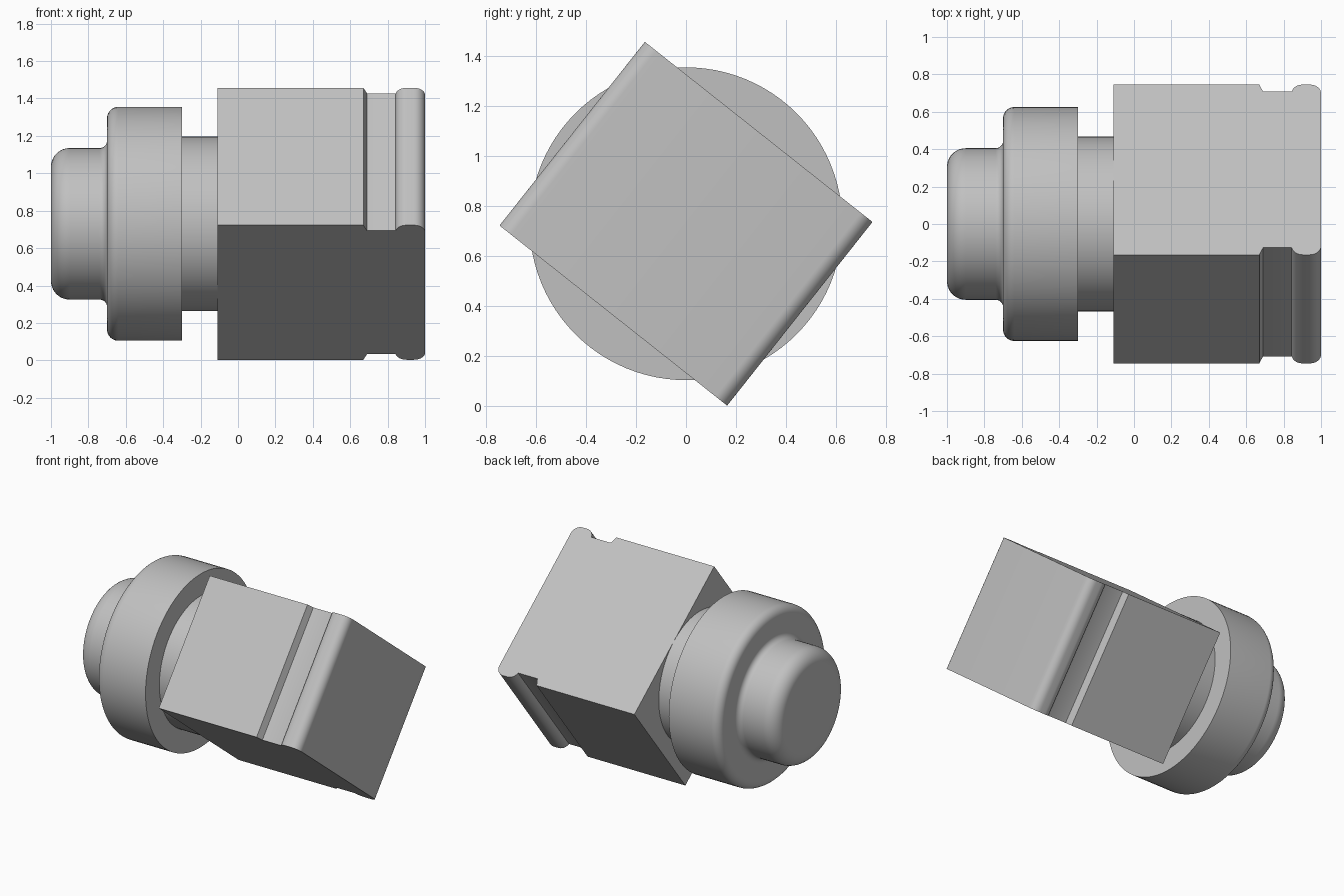
import bpy, bmesh
from math import cos, sin, pi, radians, atan2
from mathutils import Matrix, Vector

cube = bpy.data.objects.get("Cube")
if cube:
    bpy.data.objects.remove(cube, do_unlink=True)

AXIS_Z = 0.73

grey = bpy.data.materials.new("light grey")
grey.use_nodes = True
colour = (0.53, 0.53, 0.53, 1)
grey.diffuse_color = colour
grey.node_tree.nodes["Principled BSDF"].inputs["Base Color"].default_value = colour


def arc(cx, cy, r, start, end, steps=10):
    """Points on an arc, angles in degrees."""
    angles = [radians(start + (end - start) * i / steps) for i in range(steps + 1)]
    return [(cx + r * cos(a), cy + r * sin(a)) for a in angles]


def finish(name, bm):
    bmesh.ops.recalc_face_normals(bm, faces=bm.faces)
    mesh = bpy.data.meshes.new(name)
    bm.to_mesh(mesh)
    bm.free()
    mesh.materials.append(grey)
    obj = bpy.data.objects.new(name, mesh)
    bpy.context.collection.objects.link(obj)
    bpy.ops.object.select_all(action='DESELECT')
    obj.select_set(True)
    bpy.context.view_layer.objects.active = obj
    bpy.ops.object.shade_smooth_by_angle(angle=radians(30))
    return obj


# Turned shaft: knob, flange and neck, as one profile of (x, radius)
profile = [(-1, 0)]
profile += arc(-0.9, 0.305, 0.1, 180, 90)
profile += arc(-0.74, 0.445, 0.04, 270, 360)
profile += arc(-0.64, 0.565, 0.06, 180, 90)
profile += [(-0.3, 0.625), (-0.3, 0.467), (-0.1, 0.467), (-0.1, 0)]

bm = bmesh.new()
verts = [bm.verts.new((x, 0, r)) for x, r in profile]
edges = [bm.edges.new(pair) for pair in zip(verts, verts[1:])]
bmesh.ops.spin(bm, geom=verts + edges, cent=(0, 0, 0), axis=(1, 0, 0),
               angle=2 * pi, steps=96, use_duplicate=False)
bmesh.ops.remove_doubles(bm, verts=bm.verts, dist=0.0001)
shaft = finish("turned_shaft", bm)
shaft.location.z = AXIS_Z

# Tilted block: grooved and beaded outline extruded across its width
HALF_LENGTH, HALF_WIDTH = 0.58, 0.468
side = [(-0.11, HALF_LENGTH), (0.67, HALF_LENGTH), (0.69, 0.532), (0.842, 0.532)]
side += arc(0.902, HALF_LENGTH - 0.06, 0.06, 168, 90)
side += arc(0.94, HALF_LENGTH - 0.06, 0.06, 90, 0)
outline = side + [(x, -u) for x, u in reversed(side)]

bm = bmesh.new()
base = bm.faces.new([bm.verts.new((x, u, -HALF_WIDTH)) for x, u in outline])
ext = bmesh.ops.extrude_face_region(bm, geom=[base])
top = [v for v in ext["geom"] if isinstance(v, bmesh.types.BMVert)]
bmesh.ops.translate(bm, verts=top, vec=Vector((0, 0, 2 * HALF_WIDTH)))
tilt = atan2(-0.72, 0.91)
bmesh.ops.transform(bm, verts=bm.verts, matrix=Matrix.Rotation(tilt, 4, 'X'))
block = finish("tilted_block", bm)
block.location.z = AXIS_Z
